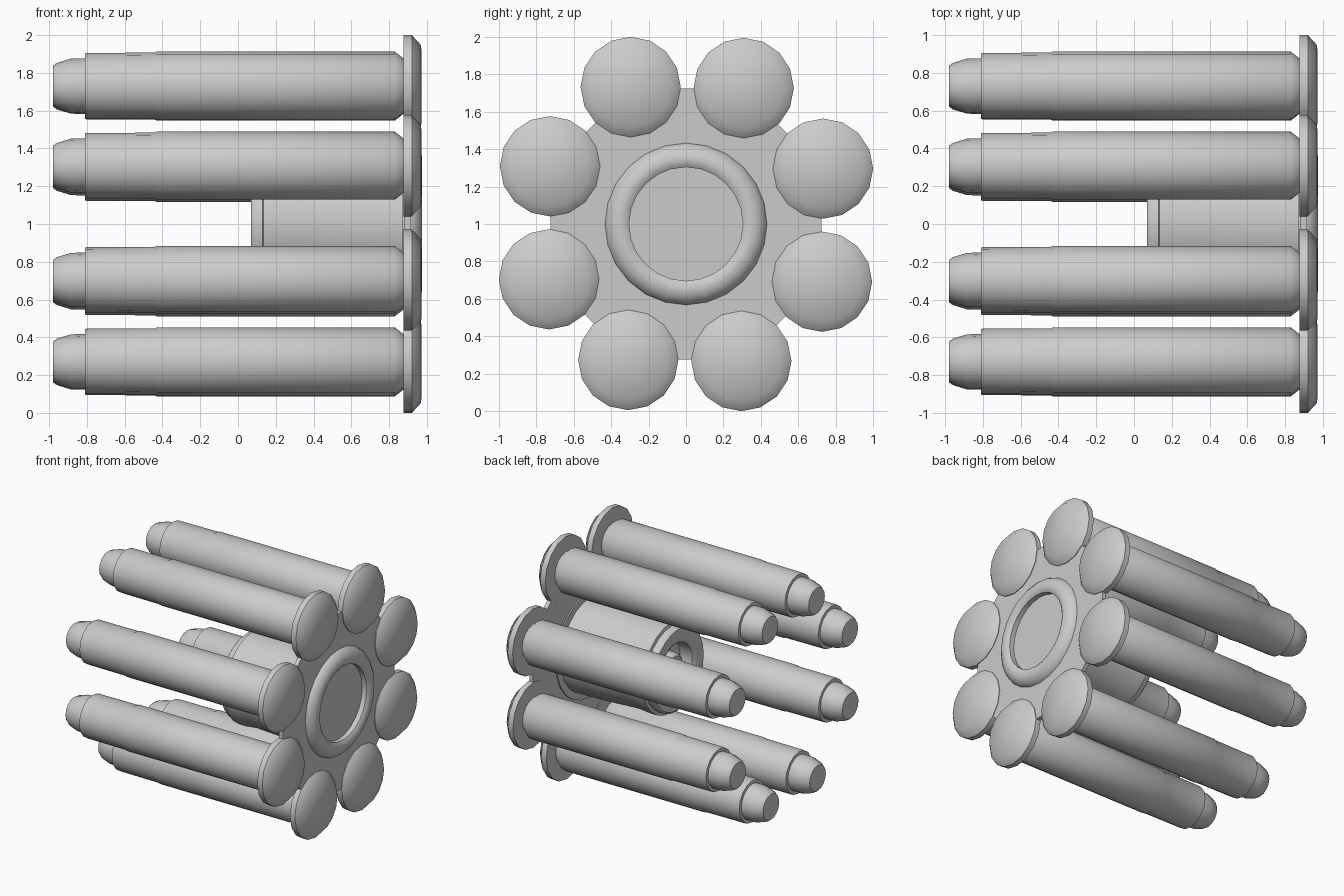
import bpy, bmesh
from math import sin, cos, pi, radians

if "Cube" in bpy.data.objects:
    bpy.data.objects.remove(bpy.data.objects["Cube"])

CZ = 1.0  # height of the main axis, which runs along x


def lathe(name, profile, sides, y=0.0, z=CZ, phase=0.0, smooth=45):
    """Turn a list of (x, radius) points around the x direction."""
    bm = bmesh.new()
    rings = []
    for x, r in profile:
        if r == 0:
            rings.append([bm.verts.new((x, 0, 0))])
        else:
            rings.append([bm.verts.new((x, r * cos(phase + 2 * pi * i / sides),
                                        r * sin(phase + 2 * pi * i / sides)))
                          for i in range(sides)])
    for a, b in zip(rings, rings[1:]):
        for i in range(sides):
            j = (i + 1) % sides
            if len(a) == 1:
                bm.faces.new((a[0], b[i], b[j]))
            elif len(b) == 1:
                bm.faces.new((a[i], a[j], b[0]))
            else:
                bm.faces.new((a[i], a[j], b[j], b[i]))
    bmesh.ops.recalc_face_normals(bm, faces=bm.faces)
    me = bpy.data.meshes.new(name)
    bm.to_mesh(me)
    bm.free()
    ob = bpy.data.objects.new(name, me)
    bpy.context.collection.objects.link(ob)
    ob.location = (0, y, z)
    bpy.ops.object.select_all(action='DESELECT')
    ob.select_set(True)
    bpy.context.view_layer.objects.active = ob
    if smooth:
        bpy.ops.object.shade_smooth_by_angle(angle=radians(smooth))
    return ob


# Cartridges: tip, stepped case, chamfered groove and domed rim
cartridge = [(-.98, 0), (-.98, .105), (-.96, .12), (-.885, .143), (-.81, .145),
             (-.81, .171), (-.80, .173), (-.44, .175), (-.43, .18), (.83, .18),
             (.875, .145), (.875, .268), (.92, .268), (.97, .213), (.972, 0)]
for k in range(8):
    a = radians(22 + 45 * k)
    lathe(f"cartridge_{k + 1}", cartridge, 16,
          y=.79 * cos(a), z=CZ + .79 * sin(a))

# Octagonal holder plate
R = .725 / cos(pi / 8)
lathe("holder_plate", [(.88, 0), (.88, R), (.915, R), (.915, 0)], 8,
      phase=pi / 8, smooth=0)

# Rounded front ring and rear hub sleeve, with a socket in the rear end
lathe("hub", [(.90, 0), (.90, .285), (.87, .29), (.87, .304), (.955, .304),
              (.97, .325), (.975, .355), (.965, .39), (.94, .422), (.905, .437),
              (.87, .437), (.87, .38), (.60, .375), (.30, .36), (.20, .37),
              (.135, .37), (.13, .345), (.085, .345), (.07, .33), (.07, .24),
              (.09, .21), (.20, .21), (.20, 0)], 24)

# Small release post inside the rear socket
lathe("release_post", [(.22, 0), (.22, .12), (.12, .12), (.10, .10), (.10, 0)], 16)
